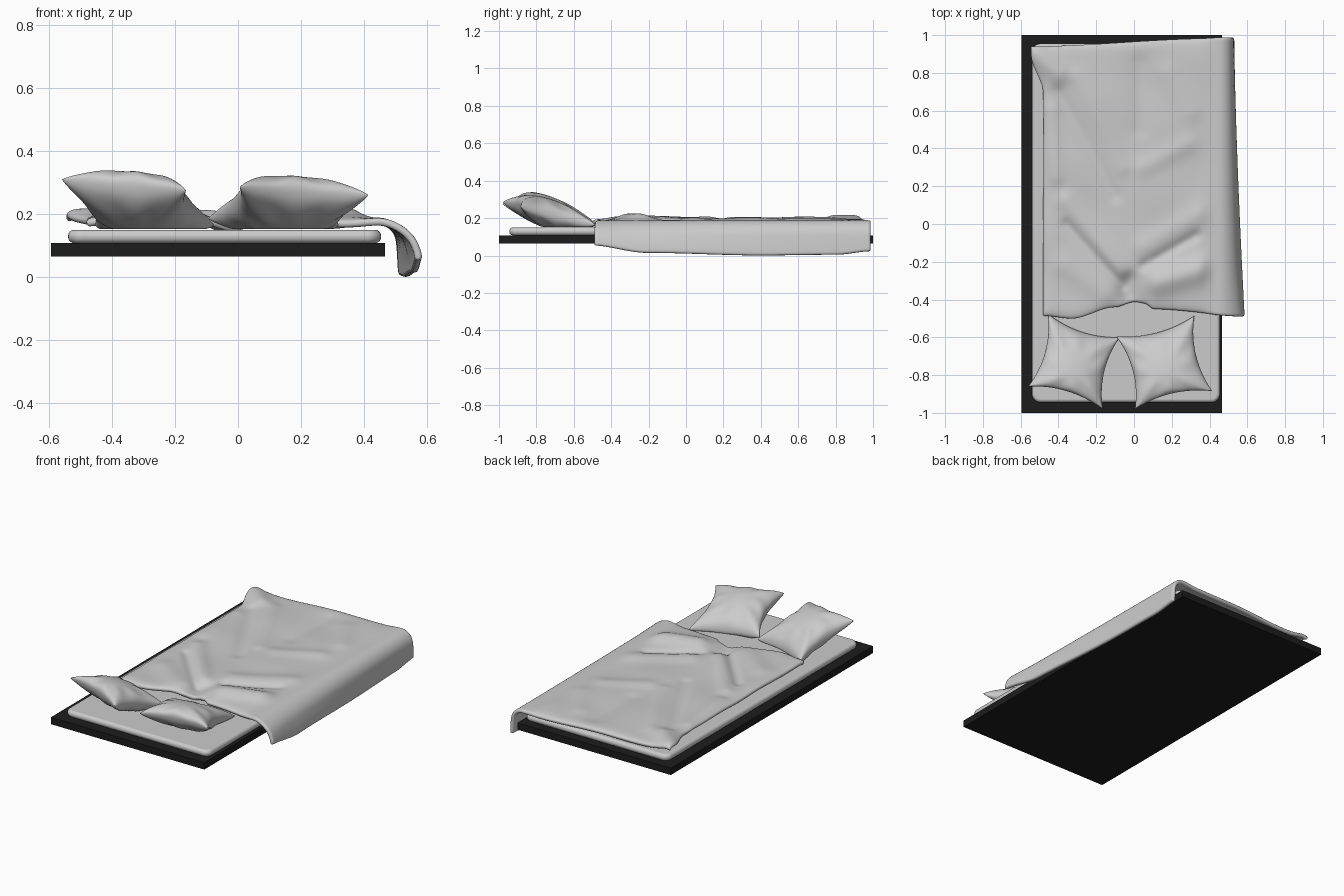
import bpy, bmesh, math
from mathutils import Vector

if "Cube" in bpy.data.objects:
    bpy.data.objects.remove(bpy.data.objects["Cube"])


def smoothstep(a, b, t):
    t = max(0.0, min(1.0, (t - a) / (b - a)))
    return t * t * (3 - 2 * t)


def lerp_points(points, x):
    if x <= points[0][0]:
        return points[0][1]
    for (x0, y0), (x1, y1) in zip(points, points[1:]):
        if x <= x1:
            return y0 + (y1 - y0) * smoothstep(x0, x1, x)
    return points[-1][1]


def finish(name, bm, levels=0):
    mesh = bpy.data.meshes.new(name)
    bm.to_mesh(mesh)
    bm.free()
    ob = bpy.data.objects.new(name, mesh)
    bpy.context.collection.objects.link(ob)
    if levels:
        ob.modifiers.new("subsurf", "SUBSURF").levels = levels
        mesh.shade_smooth()
    return ob


def box(name, lo, hi):
    bm = bmesh.new()
    bmesh.ops.create_cube(bm, size=1)
    for v in bm.verts:
        v.co = Vector([(a + b) / 2 + c * (b - a) for a, b, c in zip(lo, hi, v.co)])
    return finish(name, bm)


# Black platform
base = box("bed_base", (-0.595, -1, 0.065), (0.467, 1, 0.108))
black = bpy.data.materials.new("black")
black.diffuse_color = (0.012, 0.012, 0.012, 1)
black.use_nodes = True
black.node_tree.nodes["Principled BSDF"].inputs["Base Color"].default_value = black.diffuse_color
base.data.materials.append(black)

# Thin mattress with rounded corners and soft edges
mattress = box("mattress", (-0.54, -0.945, 0.108), (0.455, 0.955, 0.15))
bm = bmesh.new()
bm.from_mesh(mattress.data)
upright = [e for e in bm.edges if abs(e.verts[0].co.z - e.verts[1].co.z) > 0.01]
bmesh.ops.bevel(bm, geom=upright, offset=0.045, segments=6, profile=0.5, affect='EDGES')
bm.to_mesh(mattress.data)
bm.free()
bev = mattress.modifiers.new("soft_edges", "BEVEL")
bev.width, bev.segments = 0.019, 4
mattress.data.shade_smooth()
mattress.modifiers.new("normals", "WEIGHTED_NORMAL")


# Creases: start, end, width, height
FOLDS = [
    ((-0.03, -0.37), (-0.03, -0.30), 0.05, -0.025),
    ((-0.06, -0.33), (-0.36, 0.00), 0.025, -0.014),
    ((-0.06, -0.25), (-0.36, 0.12), 0.045, 0.015),
    ((-0.16, -0.36), (-0.36, -0.22), 0.07, 0.014),
    ((0.13, -0.31), (0.36, -0.24), 0.07, 0.032),
    ((0.05, -0.22), (0.33, -0.06), 0.025, -0.014),
    ((0.06, -0.12), (0.35, 0.05), 0.06, 0.014),
    ((-0.40, 0.70), (-0.10, 0.15), 0.035, -0.010),
    ((-0.30, 0.78), (-0.06, 0.30), 0.045, 0.010),
    ((0.03, 0.85), (0.03, 0.50), 0.05, -0.008),
    ((0.05, 0.30), (0.28, 0.42), 0.05, 0.010),
    ((0.18, 0.80), (0.30, 0.60), 0.06, 0.010),
    ((-0.44, 0.60), (-0.41, 0.25), 0.04, 0.010),
    ((-0.52, 0.90), (-0.40, 0.80), 0.06, 0.024),
]


def folds(x, y):
    z = 0.0
    for a, b, w, h in FOLDS:
        a, b, p = Vector(a), Vector(b), Vector((x, y))
        t = max(0, min(1, (p - a).dot(b - a) / (b - a).length_squared))
        z += h * math.exp(-((p - a.lerp(b, t)).length / w) ** 2)
    return z


FRONT = [(-0.48, -0.49), (-0.33, -0.505), (-0.1, -0.445), (0.0, -0.415),
         (0.06, -0.425), (0.1, -0.455), (0.58, -0.49)]
HEM = [(-0.5, 0.055), (-0.2, 0.014), (0.4, 0.0), (0.8, 0.004), (0.98, 0.022)]
R = 0.075


def duvet_point(u, v):
    y0 = -0.48 + 1.46 * v
    left = -0.485 - 0.065 * smoothstep(0.72, 0.93, y0)
    hem = lerp_points(HEM, y0)
    top = 0.195 - 0.008 * smoothstep(-0.1, 0.45, left + u)
    corner_x = 0.45
    flat, arc, drop = corner_x - left, R * math.pi / 2, top - R - hem
    s = u * (flat + arc + drop)
    flare = (0.012 + 0.05 * (1 - v) ** 1.5)
    if s < flat:
        x, z, amount = left + s, top, 1 - smoothstep(flat - 0.12, flat, s)
    elif s < flat + arc:
        a = (s - flat) / R
        x, z, amount = corner_x + R * math.sin(a), top - R + R * math.cos(a), 0
    else:
        x, z, amount = corner_x + R, top - R - (s - flat - arc), 0
    x += flare * smoothstep(flat, flat + arc + drop, s) - 0.006 * v * smoothstep(flat, flat + arc, s)
    front = lerp_points(FRONT, x)
    back = 0.945 + 0.043 * smoothstep(-0.55, 0.45, x)
    y = front + (back - front) * v
    if amount > 0:
        z += folds(x, y) * amount
        z += 0.004 * amount * math.sin(9 * x + 5 * y) * math.sin(11 * y - 4 * x)
        edge = min(s, y - front, back - y)
        z -= 0.014 * math.exp(-edge / 0.02) * amount
    return x, y, z


# Draped duvet, falling over the right side
NU, NV = 70, 84
bm = bmesh.new()
rows = [[bm.verts.new(duvet_point(i / NU, j / NV)) for i in range(NU + 1)] for j in range(NV + 1)]
for lo, hi in zip(rows, rows[1:]):
    for i in range(NU):
        bm.faces.new((lo[i], lo[i + 1], hi[i + 1], hi[i]))
duvet = finish("duvet", bm)
solid = duvet.modifiers.new("thickness", "SOLIDIFY")
solid.thickness, solid.offset = 0.024, -1
duvet.modifiers.new("subsurf", "SUBSURF").levels = 1
duvet.data.shade_smooth()


def pillow(name, corners, puff, phase):
    """Cushion between four corners: back left, back right, front right, front left."""
    bl, br, fr, fl = [Vector(c) for c in corners]
    n = 28
    bm = bmesh.new()
    for side in (1, -1):
        grid = []
        for j in range(n + 1):
            row = []
            for i in range(n + 1):
                a, b = -math.cos(math.pi * i / n), -math.cos(math.pi * j / n)
                # Pinch the sides inwards between the corners
                pa, pb = a * (1 - 0.19 * (1 - b * b)), b * (1 - 0.19 * (1 - a * a))
                s, t = (pa + 1) / 2, (pb + 1) / 2
                p = fl.lerp(fr, s).lerp(bl.lerp(br, s), t)
                fill = max(0, (1 - a * a) * (1 - b * b)) ** 0.42
                ang, rad = math.atan2(b, a), math.hypot(a, b)
                crease = 0.007 * math.sin(8 * ang + phase) * smoothstep(0.4, 0.9, rad) * fill
                p.z += side * (puff * fill + crease)
                p.y -= side * 0.02 * fill
                p.z = max(p.z, 0.152)
                row.append(bm.verts.new(p))
            grid.append(row)
        for lo, hi in zip(grid, grid[1:]):
            for i in range(n):
                f = (lo[i], lo[i + 1], hi[i + 1], hi[i])
                bm.faces.new(f if side > 0 else f[::-1])
    bmesh.ops.remove_doubles(bm, verts=bm.verts, dist=0.0004)
    return finish(name, bm, 1)


# Two pillows leaning at the head end
pillow("pillow_left", [(-0.455, -0.475, 0.165), (-0.075, -0.6, 0.165),
                       (-0.165, -0.98, 0.275), (-0.56, -0.86, 0.31)], 0.092, 0.5)
pillow("pillow_right", [(-0.095, -0.595, 0.185), (0.32, -0.485, 0.165),
                        (0.415, -0.885, 0.26), (0.005, -0.98, 0.285)], 0.088, 2.0)
